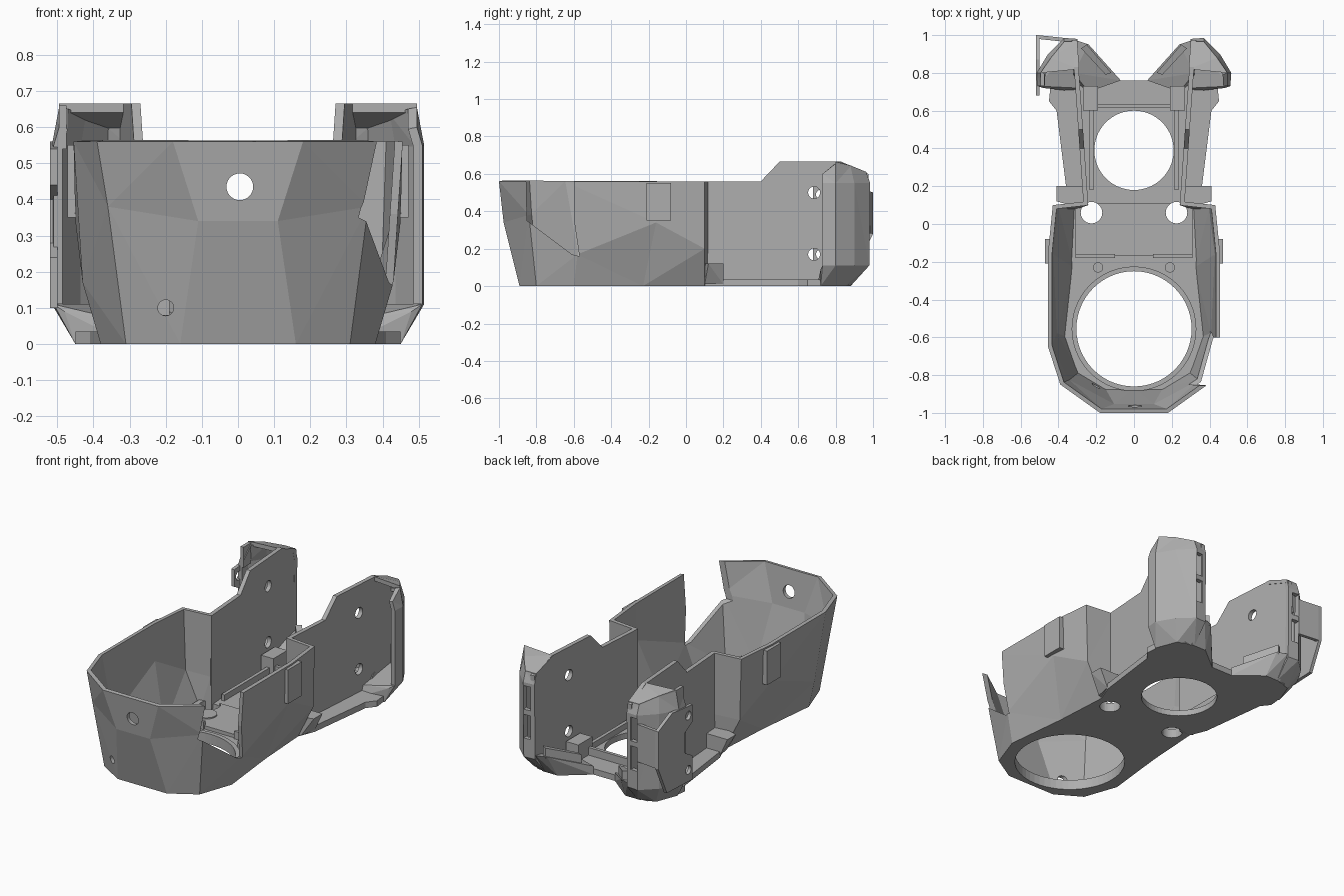
import bpy, bmesh, math
from mathutils import Vector, Matrix

cube = bpy.data.objects.get("Cube")
if cube:
    bpy.data.objects.remove(cube, do_unlink=True)

grey = bpy.data.materials.new("printed grey")
grey.use_nodes = True
COLOUR = (0.42, 0.42, 0.42, 1)
grey.diffuse_color = COLOUR
grey.node_tree.nodes["Principled BSDF"].inputs["Base Color"].default_value = COLOUR


def finish(name, bm, mirror=False, thick=0):
    me = bpy.data.meshes.new(name)
    bm.to_mesh(me)
    bm.free()
    me.materials.append(grey)
    ob = bpy.data.objects.new(name, me)
    bpy.context.collection.objects.link(ob)
    if mirror:
        ob.modifiers.new("Mirror", "MIRROR")
    if thick:
        sol = ob.modifiers.new("Thickness", "SOLIDIFY")
        sol.thickness, sol.offset = thick, -1
        sol.use_even_offset = True
    return ob


def prism(name, pts, depth, mirror=False):
    """Extrude a 3D outline along the depth vector."""
    bm = bmesh.new()
    face = bm.faces.new([bm.verts.new(p) for p in pts])
    ext = bmesh.ops.extrude_face_region(bm, geom=[face])["geom"]
    bmesh.ops.translate(bm, vec=depth, verts=[v for v in ext if isinstance(v, bmesh.types.BMVert)])
    bmesh.ops.recalc_face_normals(bm, faces=bm.faces)
    return finish(name, bm, mirror)


def hull(name, pts, mirror=False):
    bm = bmesh.new()
    for p in pts:
        bm.verts.new(p)
    res = bmesh.ops.convex_hull(bm, input=bm.verts)
    junk = {g for g in res["geom_interior"] + res["geom_unused"] if isinstance(g, bmesh.types.BMVert)}
    bmesh.ops.delete(bm, geom=list(junk), context="VERTS")
    bmesh.ops.recalc_face_normals(bm, faces=bm.faces)
    return finish(name, bm, mirror)


def box(name, a, b, mirror=False):
    return hull(name, [(x, y, z) for x in (a[0], b[0]) for y in (a[1], b[1]) for z in (a[2], b[2])], mirror)


def loft(name, rings, thick):
    """Open sheet through matching rings, mirrored and thickened inward."""
    bm = bmesh.new()
    rows = [[bm.verts.new(p) for p in r] for r in rings]
    for lo, hi in zip(rows, rows[1:]):
        for i in range(len(lo) - 1):
            bm.faces.new((lo[i], lo[i + 1], hi[i + 1], hi[i]))
    bmesh.ops.triangulate(bm, faces=bm.faces)
    return finish(name, bm, True, thick)


def rod(name, centre, r, length, axis="Z", mirror=False):
    bm = bmesh.new()
    bmesh.ops.create_cone(bm, cap_ends=True, segments=56 if r > 0.1 else 28,
                          radius1=r, radius2=r, depth=length)
    turn = {"Z": Matrix(), "X": Matrix.Rotation(math.pi / 2, 4, "Y"), "Y": Matrix.Rotation(math.pi / 2, 4, "X")}
    bm.transform(Matrix.Translation(Vector(centre)) @ turn[axis])
    return finish(name, bm, mirror)


def cut(ob, cutters):
    """Carve the cutters out and keep only the finished mesh."""
    for c in cutters:
        c.hide_render = True
        m = ob.modifiers.new("Cut", "BOOLEAN")
        m.object, m.operation, m.solver = c, "DIFFERENCE", "EXACT"
    me = bpy.data.meshes.new_from_object(ob.evaluated_get(bpy.context.evaluated_depsgraph_get()))
    ob.modifiers.clear()
    ob.data = me
    for c in cutters:
        bpy.data.objects.remove(c, do_unlink=True)


# Faceted front tub
base = [(0, -.89, 0), (.16, -.89, 0), (.31, -.8, 0), (.38, -.6, 0), (.34, -.23, 0), (.32, .1, 0), (.25, .12, 0)]
waist = [(0, -.975, .34), (.11, -.975, .34), (.36, -.84, .38), (.43, -.58, .17),
         (.45, -.16, .34), (.42, .1, .2), (.25, .12, .2)]
rim = [(0, -1, .56), (.18, -1, .56), (.39, -.85, .56), (.455, -.65, .56),
       (.455, -.15, .56), (.43, .1, .56), (.25, .12, .56)]
tub = loft("front_tub", [base, waist, rim], .022)
notch = prism("notch_cutter", [(.28, y, z) for y, z in
              [(-.855, .6), (-.85, .35), (-.61, .17), (-.57, .16), (-.6, .36), (-.6, .6)]], (.4, 0, 0))
cut(tub, [notch, rod("front_hole", (.005, -1, .435), .037, .2, "Y"),
          rod("screw_hole", (-.2, -.87, .1), .022, .2, "Y")])

# Floor plate with openings
side = [p[:2] for p in base[1:6]] + [(.36, .2), (.41, .6), (.45, .65), (.44, .75), (.36, .87),
                                    (.22, .88), (.07, .76)]
outline = [(x, y, 0) for x, y in side] + [(-x, y, 0) for x, y in reversed(side)]
floor = prism("floor_plate", outline, (0, 0, .035))
cut(floor, [rod("large_opening", (0, -.555, 0), .305, .3), rod("rear_opening", (0, .39, 0), .21, .3),
            rod("vent_left", (.225, .06, 0), .057, .3), rod("vent_right", (-.225, .06, 0), .057, .3)])

# Sloped skirt and ring lip inside the front opening
lip = rod("opening_lip", (0, -.555, .035), .33, .05)
cut(lip, [rod("lip_cutter", (0, -.555, .03), .305, .2)])

# Raised middle deck, bosses and cross ribs
deck = box("middle_deck", (-.31, -.17, .03), (.31, .11, .055))
cut(deck, [rod("deck_left", (.225, .06, 0), .057, .3), rod("deck_right", (-.225, .06, 0), .057, .3)])
rod("deck_boss", (.17, -.05, .04), .057, .045, mirror=True)
rod("small_boss", (.19, -.23, .035), .027, .05, mirror=True)
box("deck_edge", (.1, -.18, .03), (.31, -.16, .08), True)
box("rear_rib", (-.22, .615, .03), (.22, .635, .08))
box("clip_block", (.19, .6, .03), (.27, .73, .13), True)
box("inner_rail", (.215, .18, .03), (.235, .6, .07), True)

# Rear side walls, slightly splayed, with a raised back half
wall_profile = [(.1, .01), (.1, .56), (.4, .56), (.5, .665), (.83, .665), (.975, .6), (.975, .14), (.88, .01)]
walls = prism("rear_side_wall", [(.235 + .07 * y, y, z) for y, z in wall_profile], (.025, 0, 0), True)
cut(walls, [rod("wall_hole", (0, .685, z), .032, 1.4, "X") for z in (.5, .17)])

# Step blocks where the walls meet the tub
hull("wall_step", [(x, y, z) for x, y in [(.26, .1), (.34, .1), (.26, .2), (.36, .2)] for z in (.01, .12)]
     + [(.41, .12, .12), (.41, .2, .12)], True)
box("side_clip", (.44, -.21, .35), (.472, -.08, .55), True)

# Hollow rear columns with slots
low = [(.51, .73, .11), (.515, .8, .11), (.455, .9, .11), (.37, .98, .11), (.3, .975, .11)]
shoulder = [(.51, .73, .55), (.515, .8, .55), (.455, .9, .55), (.37, .985, .55), (.3, .98, .55)]
top = [(.495, .73, .6), (.495, .8, .655), (.44, .88, .64), (.37, .965, .605), (.3, .965, .605)]
column = loft("rear_column", [low, shoulder, top], .025)
cut(column, [box("slot", (s * .325, .9, z), (s * .37, 1.1, z + .14)) for s in (1, -1) for z in (.22, .39)])
hull("column_roof", [(.29, .82, .665), (.495, .8, .665), (.44, .88, .645), (.37, .965, .61), (.3, .965, .61),
                     (.29, .82, .64), (.495, .8, .64), (.44, .88, .62), (.37, .965, .59), (.3, .965, .59)], True)

# Flared column feet and the slanted rear arms
foot = [(.3, .7, 0), (.45, .72, 0), (.4, .85, 0), (.3, .88, 0)]
hull("column_foot", foot + [p for p in low] + [(.3, .72, .06), (.48, .72, .09)], True)
hull("rear_arm", [(.07, .76, 0), (.24, .7, 0), (.32, .75, 0), (.32, .88, 0), (.22, .88, 0),
                  (.07, .76, .05), (.24, .7, .05), (.32, .8, .1), (.3, .97, .13), (.24, .95, .13)], True)
prism("arm_ridge", [(.12, .8, .06), (.15, .79, .06), (.28, .93, .12), (.25, .95, .12)], (0, 0, .06), True)

# Bracket plate on the right column
bracket = prism("side_bracket", [(-.52, y, z) for y, z in
                [(.68, .1), (.68, .24), (.75, .28), (.75, .4), (.68, .44), (.68, .54), (.87, .56),
                 (1, .5), (1, .28), (.92, .11)]], (.02, 0, 0))
cut(bracket, [rod("bracket_hole", (-.51, .72, z), .025, .2, "X") for z in (.17, .49)])
prism("bracket_web", [(-.51, .98, .28), (-.51, 1, .28), (-.37, .985, .28), (-.37, .965, .28)], (0, 0, .22))
hull("bracket_frame", [(-x, y, z) for x in (.475, .495) for y in (.73, .8) for z in (.54, .66)])
